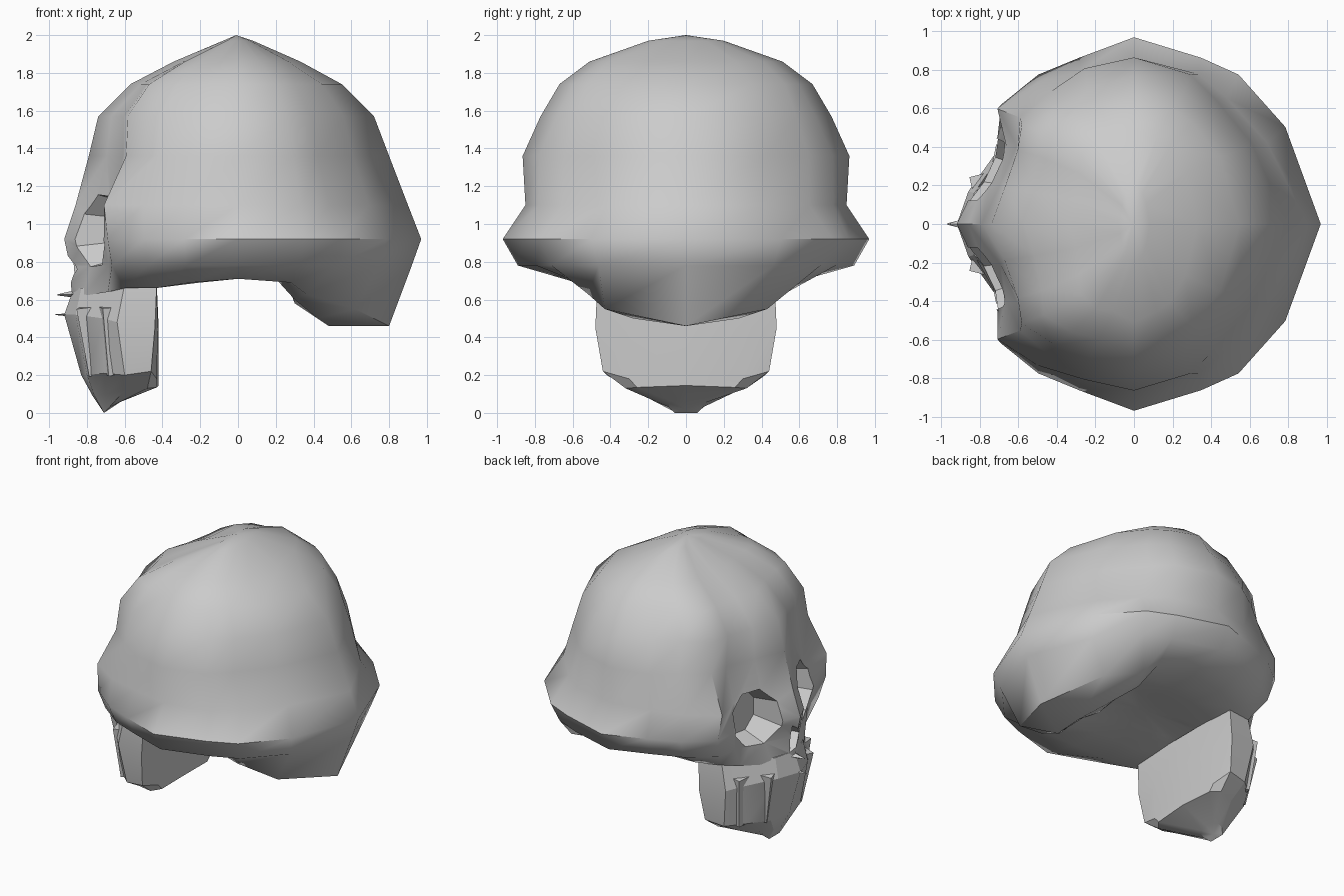
import bpy, bmesh, math
from mathutils import Vector

if "Cube" in bpy.data.objects:
    bpy.data.objects.remove(bpy.data.objects["Cube"])


def make(name, rows, top, bottom):
    """Skin half-outlines (y >= 0, front to back), mirrored into rings, with fan caps."""
    bm = bmesh.new()
    rings = []
    for half in rows:
        full = list(half) + [(x, -y, z) for x, y, z in reversed(half[1:-1])]
        rings.append([bm.verts.new(p) for p in full])
    n = len(rings[0])
    for a, b in zip(rings, rings[1:]):
        for i in range(n):
            j = (i + 1) % n
            bm.faces.new((a[i], a[j], b[j], b[i]))
    for ring, tip in ((rings[0], top), (rings[-1], bottom)):
        v = bm.verts.new(tip)
        for i in range(n):
            bm.faces.new((ring[i], ring[(i + 1) % n], v))
    bmesh.ops.recalc_face_normals(bm, faces=bm.faces)
    me = bpy.data.meshes.new(name)
    bm.to_mesh(me)
    bm.free()
    ob = bpy.data.objects.new(name, me)
    bpy.context.collection.objects.link(ob)
    return ob


def cone(name, sides, r1, r2, start, end, scale=(1, 1), spin=0):
    """Tapered prism running from start to end."""
    d = Vector(end) - Vector(start)
    bpy.ops.mesh.primitive_cone_add(vertices=sides, radius1=r1, radius2=r2, depth=d.length)
    ob = bpy.context.object
    ob.name = name
    for v in ob.data.vertices:
        c, s = math.cos(spin), math.sin(spin)
        x, y = v.co.x * c - v.co.y * s, v.co.x * s + v.co.y * c
        v.co.x, v.co.y = x * scale[0], y * scale[1]
    ob.rotation_mode = 'QUATERNION'
    ob.rotation_quaternion = d.to_track_quat('Z', 'Y')
    ob.location = (Vector(start) + Vector(end)) / 2
    return ob


# Cranium: one unit outline scaled per level (z, front, back, half width)
unit = [(-1, 0), (-.88, .24), (-.77, .47), (-.75, .64), (-.54, .8), (-.31, .89),
        (0, 1), (.36, .89), (.56, .8), (.81, .52), (1, 0)]
levels = [(1.97, .08, .08, .20), (1.86, .34, .33, .51), (1.74, .57, .55, .67),
          (1.57, .74, .72, .77), (1.36, .79, .80, .865), (1.1, .86, .90, .85),
          (.92, .92, .97, .97), (.78, .89, .92, .89)]
# Local bulges and dents: {z: {outline point: factor}}
tweak = {1.86: {2: 1.1, 3: 1.1, 4: 1.08},
         1.74: {1: 1.03, 2: 1.1, 3: 1.1, 4: 1.05, 8: .98},
         1.57: {1: 1.03, 2: 1.06, 3: 1.05, 4: 1.02, 5: 1.03, 8: .95, 9: .96},
         1.36: {3: 1.0, 5: 1.05, 7: 1.01, 8: .94, 9: .94},
         1.1: {3: 1.1, 4: 1.08, 5: 1.05, 7: 1.03, 8: .96, 9: .95}}
rows = []
for z, f, b, w in levels:
    row = []
    for i, (x, y) in enumerate(unit):
        k = tweak.get(z, {}).get(i, 1)
        row.append((x * (f if x < 0 else b) * k, y * w * k, z))
    rows.append(row)
# Underside: outer rim, lowered occiput, then the recessed base
rows.append([(-.88, 0, .62), (-.82, .18, .62), (-.69, .36, .64), (-.6, .46, .66),
             (-.44, .52, .66), (-.25, .58, .69), (0, .61, .71), (.28, .57, .69),
             (.36, .52, .63), (.62, .43, .55), (.8, 0, .46)])
rows.append([(-.7, 0, .65), (-.68, .1, .65), (-.58, .22, .66), (-.5, .28, .67),
             (-.36, .32, .67), (-.2, .35, .69), (0, .38, .71), (.24, .42, .70),
             (.30, .40, .60), (.42, .28, .50), (.48, 0, .46)])
rows.append([(-.6, 0, .67), (-.58, .06, .67), (-.5, .12, .68), (-.42, .16, .68),
             (-.3, .2, .69), (-.15, .22, .71), (0, .25, .72), (.20, .32, .71),
             (.27, .30, .68), (.29, .18, .62), (.30, 0, .58)])
rows.append([(-.5, 0, .68), (-.48, .04, .68), (-.42, .08, .69), (-.35, .1, .69),
             (-.25, .12, .70), (-.1, .14, .72), (0, .16, .73), (.12, .18, .73),
             (.2, .17, .73), (.25, .12, .72), (.27, 0, .71)])
cranium = make("cranium", rows, (-.01, 0, 2.0), (-.05, 0, .74))

# Jaw: solid block tapering down to the chin
jaw_rows = [
    [(-.87, 0, .66), (-.83, .16, .66), (-.68, .34, .67), (-.6, .45, .68), (-.43, .47, .68), (-.43, .3, .68), (-.43, 0, .68)],
    [(-.92, 0, .52), (-.86, .17, .52), (-.71, .38, .50), (-.64, .46, .48), (-.44, .48, .45), (-.425, .3, .45), (-.42, 0, .45)],
    [(-.83, 0, .20), (-.80, .17, .20), (-.71, .32, .21), (-.60, .42, .20), (-.46, .44, .22), (-.43, .3, .18), (-.42, 0, .20)],
    [(-.77, 0, .09), (-.76, .08, .09), (-.70, .17, .10), (-.60, .28, .12), (-.48, .32, .13), (-.43, .26, .135), (-.42, 0, .145)],
    [(-.71, 0, 0), (-.71, .06, 0), (-.70, .07, .01), (-.68, .09, .03), (-.65, .09, .05), (-.63, .06, .055), (-.62, 0, .06)]]
jaw = make("jaw", jaw_rows, (-.65, 0, .67), (-.68, 0, .02))

# Eye sockets and nose opening, cut into the cranium
cutters = [cone("eye_cutter", 8, .30, .17, (-1.0, s * .34, .97), (-.60, s * .25, .97), (.82, .95), math.pi / 8)
           for s in (1, -1)]
cutters.append(cone("nose_cutter", 3, .16, .10, (-1.02, 0, .76), (-.78, 0, .76), (.7, .95), math.pi / 2))
for c in cutters:
    c.hide_render = True
    c.hide_viewport = True
    m = cranium.modifiers.new(c.name, 'BOOLEAN')
    m.operation, m.object, m.solver = 'DIFFERENCE', c, 'EXACT'

# Nasal spines
cone("nasal_spine", 4, .04, .005, (-.84, 0, .63), (-.955, 0, .625), (1, .6))
cone("tooth_spine", 4, .025, .004, (-.88, 0, .52), (-.97, 0, .52), (1, .4))
# Broad tooth-root ridges, mostly sunk in the jaw
for s in (1, -1):
    for x, y, dx in ((-.80, .21, .05), (-.68, .36, .02)):
        cone("jaw_ridge", 4, .065, .045, (x, s * y, .56), (x + dx, s * (y - .03), .2))

# Smooth gentle curves, keep hard creases
bpy.ops.object.select_all(action='DESELECT')
for ob, angle in ((cranium, 48), (jaw, 20)):
    bpy.ops.object.select_all(action='DESELECT')
    ob.select_set(True)
    bpy.context.view_layer.objects.active = ob
    bpy.ops.object.shade_smooth_by_angle(angle=math.radians(angle))
